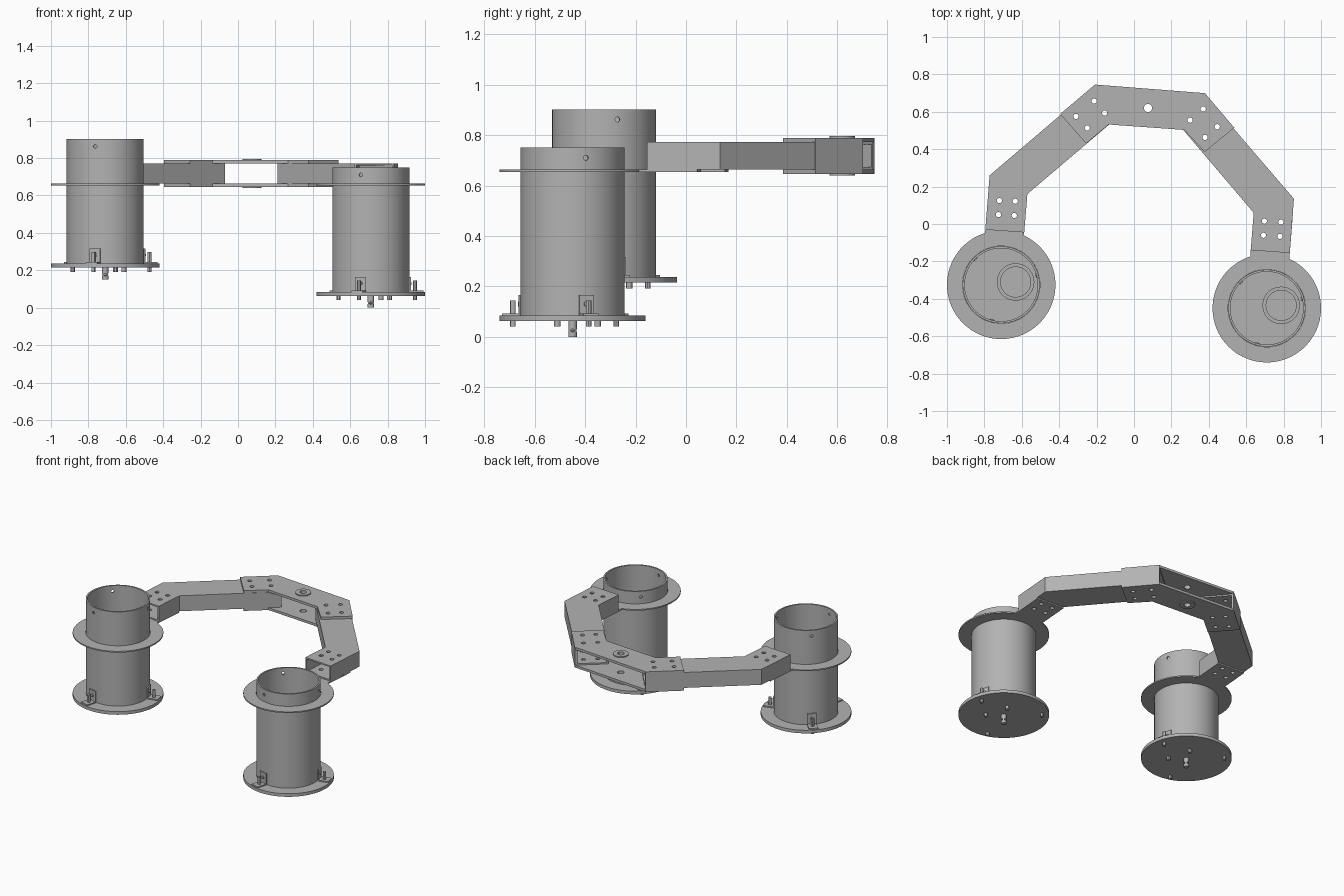
import bpy, bmesh, math
from mathutils import Matrix, Vector

if "Cube" in bpy.data.objects:
    bpy.data.objects.remove(bpy.data.objects["Cube"])

metal = bpy.data.materials.new("grey_metal")
metal.use_nodes = True
metal.diffuse_color = (0.45, 0.45, 0.45, 1)
metal.node_tree.nodes["Principled BSDF"].inputs["Base Color"].default_value = metal.diffuse_color


def finish(name, bm):
    bmesh.ops.recalc_face_normals(bm, faces=bm.faces)
    me = bpy.data.meshes.new(name)
    bm.to_mesh(me)
    bm.free()
    me.materials.append(metal)
    ob = bpy.data.objects.new(name, me)
    bpy.context.collection.objects.link(ob)
    smooth(me)
    return ob


def smooth(me):
    me.polygons.foreach_set("use_smooth", [True] * len(me.polygons))
    me.set_sharp_from_angle(angle=math.radians(30))


def add_cyl(bm, r, z0, z1, at=(0, 0), sides=24):
    m = Matrix.Translation((at[0], at[1], (z0 + z1) / 2))
    bmesh.ops.create_cone(bm, cap_ends=True, segments=sides, radius1=r, radius2=r,
                          depth=z1 - z0, matrix=m)


def add_rod(bm, r, start, end, sides=12):
    a, b = Vector(start), Vector(end)
    m = Matrix.Translation((a + b) / 2) @ (b - a).to_track_quat('Z', 'Y').to_matrix().to_4x4()
    bmesh.ops.create_cone(bm, cap_ends=True, segments=sides, radius1=r, radius2=r,
                          depth=(b - a).length, matrix=m)


def add_box(bm, size, matrix):
    bmesh.ops.create_cube(bm, size=1, matrix=matrix @ Matrix.Diagonal((*size, 1)))


def add_ring(bm, r_in, r_out, z0, z1, at, sides=96):
    profile = [(r_in, z0), (r_out, z0), (r_out, z1), (r_in, z1)]
    loops = []
    for i in range(sides):
        a = math.tau * i / sides
        loops.append([bm.verts.new((at[0] + r * math.cos(a), at[1] + r * math.sin(a), z))
                      for r, z in profile])
    for i in range(sides):
        p, q = loops[i], loops[(i + 1) % sides]
        for j in range(4):
            k = (j + 1) % 4
            bm.faces.new((p[j], q[j], q[k], p[k]))


def add_prism(bm, outline, z0, z1):
    low = [bm.verts.new((x, y, z0)) for x, y in outline]
    face = bm.faces.new(low)
    top = bmesh.ops.extrude_face_region(bm, geom=[face])["geom"]
    bmesh.ops.translate(bm, vec=(0, 0, z1 - z0),
                        verts=[v for v in top if isinstance(v, bmesh.types.BMVert)])


def bake(ob):
    dg = bpy.context.evaluated_depsgraph_get()
    me = bpy.data.meshes.new_from_object(ob.evaluated_get(dg))
    ob.modifiers.clear()
    ob.data = me
    smooth(me)


def drill(ob, cutter_bm):
    cutter = finish("drill_helper", cutter_bm)
    cutter.hide_render = True
    mod = ob.modifiers.new("holes", 'BOOLEAN')
    mod.operation, mod.solver, mod.object = 'DIFFERENCE', 'EXACT', cutter
    bake(ob)
    bpy.data.objects.remove(cutter)


def drill_down(ob, holes, r=0.014):
    bm = bmesh.new()
    for h in holes:
        add_cyl(bm, r, 0.5, 1.0, h, 16)
    drill(ob, bm)


ANGLES = [math.radians(a) for a in (15, 135, 255)]


def canister(side, at, base):
    """Open tube on a bolted round base, with a motor inside."""
    cx, cy = at

    def polar(r, a, z):
        return (cx + r * math.cos(a), cy + r * math.sin(a), z)

    # tube with three small holes near the rim
    bm = bmesh.new()
    add_ring(bm, 0.195, 0.206, base, base + 0.665, at)
    tube = finish(side + "_tube", bm)
    bm = bmesh.new()
    for a in ANGLES:
        add_rod(bm, 0.01, polar(0.15, a, base + 0.625), polar(0.25, a, base + 0.625))
    drill(tube, bm)

    # base plate
    bm = bmesh.new()
    add_cyl(bm, 0.29, base - 0.022, base, at, 96)
    finish(side + "_base_plate", bm)

    # angle brackets and their bolts
    brackets, bolts = bmesh.new(), bmesh.new()
    for a in ANGLES:
        turn = Matrix.Translation((cx, cy, base)) @ Matrix.Rotation(a, 4, 'Z')
        add_box(brackets, (0.008, 0.06, 0.08), turn @ Matrix.Translation((0.211, 0, 0.04)))
        add_box(brackets, (0.075, 0.06, 0.008), turn @ Matrix.Translation((0.245, 0, 0.004)))
        add_rod(bolts, 0.011, polar(0.245, a, base - 0.045), polar(0.245, a, base + 0.06))
        add_rod(bolts, 0.011, polar(0.19, a, base + 0.045), polar(0.222, a, base + 0.045))
    for dx, dy in ((0.1, -0.06), (0.055, 0.1)):
        add_cyl(bolts, 0.013, base - 0.045, base, (cx + dx, cy + dy), 12)
    finish(side + "_brackets", brackets)
    finish(side + "_bolts", bolts)

    # motor body and output shaft
    bm = bmesh.new()
    motor = (cx + 0.077, cy + 0.015)
    add_cyl(bm, 0.1, base, base + 0.13, motor, 48)
    add_cyl(bm, 0.083, base + 0.13, base + 0.3, motor, 48)
    finish(side + "_motor", bm)
    bm = bmesh.new()
    add_cyl(bm, 0.017, base - 0.085, base, at)
    shaft = finish(side + "_shaft", bm)
    bm = bmesh.new()
    add_rod(bm, 0.007, (cx - 0.1, cy, base - 0.06), (cx + 0.1, cy, base - 0.06))
    add_rod(bm, 0.007, (cx, cy - 0.1, base - 0.06), (cx, cy + 0.1, base - 0.06))
    drill(shaft, bm)

    # collar around the tube
    bm = bmesh.new()
    add_ring(bm, 0.207, 0.29, 0.654, 0.663, at)
    finish(side + "_collar", bm)


def arm(side, outer, inner, holes):
    """Bent rectangular tube, and the collar tab under its lower end."""
    bm = bmesh.new()
    stations = []
    for o, i in zip(outer, inner):
        stations.append([bm.verts.new((p[0], p[1], z))
                         for p, z in ((o, 0.663), (i, 0.663), (i, 0.772), (o, 0.772))])
    for p, q in zip(stations, stations[1:]):
        for j in range(4):
            k = (j + 1) % 4
            bm.faces.new((p[j], p[k], q[k], q[j]))
    ob = finish(side + "_arm", bm)
    mod = ob.modifiers.new("wall", 'SOLIDIFY')
    mod.thickness, mod.offset, mod.use_even_offset = 0.01, -1, True
    bake(ob)
    drill_down(ob, holes)

    o, i = Vector(outer[0]), Vector(inner[0])
    along = (Vector(inner[1]) - i).normalized()
    bm = bmesh.new()
    add_prism(bm, [o - along * 0.06, i - along * 0.06, i + along * 0.2, o + along * 0.2],
              0.654, 0.663)
    tab = finish(side + "_collar_tab", bm)
    drill_down(tab, holes[:4])


canister("right", (-0.71, -0.325), 0.237)
canister("left", (0.71, -0.45), 0.085)

right_holes = [(-0.72, 0.125), (-0.635, 0.122), (-0.725, 0.05), (-0.64, 0.045),
               (-0.31, 0.575), (-0.213, 0.657), (-0.25, 0.513), (-0.157, 0.593)]
left_holes = [(0.697, 0.015), (0.785, 0.01), (0.692, -0.06), (0.78, -0.066),
              (0.37, 0.615), (0.445, 0.52), (0.3, 0.555), (0.38, 0.463)]
arm("right", [(-0.795, -0.03), (-0.772, 0.26), (-0.205, 0.743)],
    [(-0.587, -0.045), (-0.57, 0.16), (-0.07, 0.585)], right_holes)
arm("left", [(0.833, -0.155), (0.855, 0.135), (0.372, 0.698)],
    [(0.624, -0.14), (0.64, 0.06), (0.212, 0.563)], left_holes)

# bridge: two bent plates joining the arms
bridge = [(-0.392, 0.585), (-0.203, 0.745), (0.374, 0.7), (0.533, 0.512),
          (0.378, 0.385), (0.268, 0.503), (-0.135, 0.532), (-0.256, 0.43)]
for name, z0, z1 in (("bridge_top_plate", 0.772, 0.789), ("bridge_bottom_plate", 0.646, 0.663)):
    bm = bmesh.new()
    add_prism(bm, bridge, z0, z1)
    plate = finish(name, bm)
    drill_down(plate, right_holes[4:] + left_holes[4:])
    drill_down(plate, [(0.075, 0.62)], 0.022)

# outer side flanges of the bridge
bm = bmesh.new()
for a, b in (bridge[0:2], bridge[2:4]):
    a, b = Vector(a), Vector(b)
    d = (b - a).normalized()
    n = Vector((-d.y, d.x)) * 0.004
    add_prism(bm, [a - n, b - n, b + n, a + n], 0.646, 0.789)
finish("bridge_flanges", bm)

# washers round the middle hole
bm = bmesh.new()
for z0, z1 in ((0.789, 0.796), (0.64, 0.646)):
    add_ring(bm, 0.022, 0.05, z0, z1, (0.075, 0.62), 32)
finish("bridge_washers", bm)
